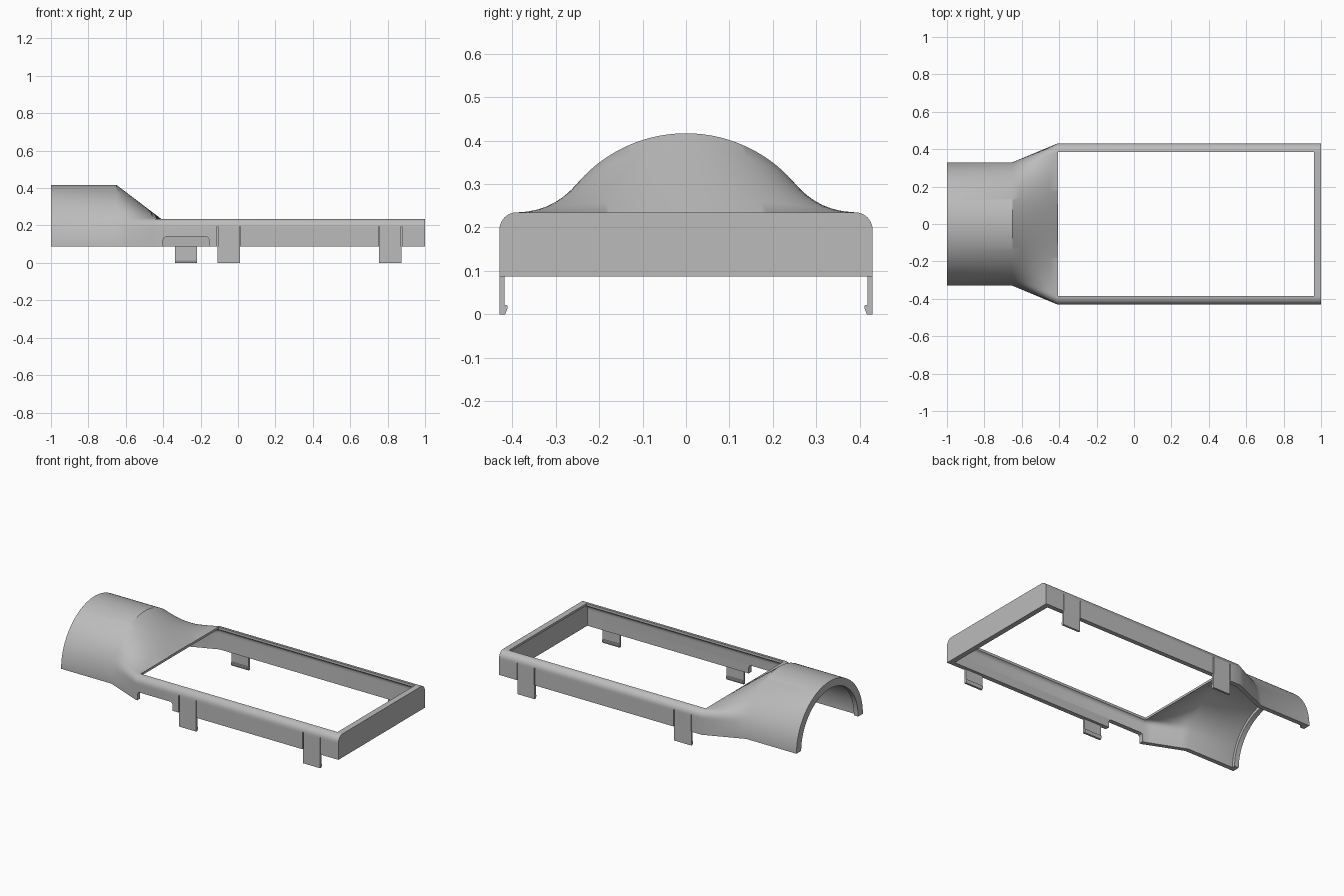
import bpy, bmesh
from math import sin, cos, pi
from mathutils import Vector

cube = bpy.data.objects.get("Cube")
if cube:
    bpy.data.objects.remove(cube)

BASE, TOP, HALF, RADIUS = 0.087, 0.235, 0.43, 0.33
NECK, MOUTH = -0.65, -0.41      # start and end of the flared transition
SEGS = 96

grey = bpy.data.materials.new("plain grey plastic")
grey.use_nodes = True
grey.diffuse_color = (0.5, 0.5, 0.5, 1)
grey.node_tree.nodes["Principled BSDF"].inputs["Base Color"].default_value = (0.5, 0.5, 0.5, 1)


def finish(bm, name):
    bmesh.ops.recalc_face_normals(bm, faces=bm.faces)
    mesh = bpy.data.meshes.new(name)
    bm.to_mesh(mesh)
    bm.free()
    obj = bpy.data.objects.new(name, mesh)
    bpy.context.collection.objects.link(obj)
    mesh.materials.append(grey)
    return obj


def prism(name, points, offset):
    """Extrude a flat outline along an offset."""
    bm = bmesh.new()
    face = bm.faces.new([bm.verts.new(p) for p in points])
    ext = bmesh.ops.extrude_face_region(bm, geom=[face])["geom"]
    bmesh.ops.translate(bm, vec=Vector(offset),
                        verts=[v for v in ext if isinstance(v, bmesh.types.BMVert)])
    return finish(bm, name)


def box(name, x0, x1, y0, y1, z0, z1):
    return prism(name, [(x0, y0, z0), (x1, y0, z0), (x1, y1, z0), (x0, y1, z0)], (0, 0, z1 - z0))


def half_circle(r):
    return [Vector((r * cos(pi * i / SEGS), BASE + r * sin(pi * i / SEGS))) for i in range(SEGS + 1)]


def arch_box(half, top, r):
    """Open rounded box section, sampled evenly by length."""
    rise, arc, flat = top - r - BASE, r * pi / 2, half - r
    total = rise + arc + flat
    right = []
    for i in range(SEGS // 2 + 1):
        s = total * 2 * i / SEGS
        if s < rise:
            p = (half, BASE + s)
        elif s < rise + arc:
            a = (s - rise) / r
            p = (flat + r * cos(a), top - r + r * sin(a))
        else:
            p = (flat - (s - rise - arc), top)
        right.append(Vector(p))
    return right + [Vector((-p.x, p.y)) for p in reversed(right[:-1])]


def blend(a, b, steps=6):
    """Sections from the neck to the mouth."""
    return [(NECK + (MOUTH - NECK) * k / steps, [p.lerp(q, k / steps) for p, q in zip(a, b)])
            for k in range(steps + 1)]


# Shell: outer skin from the end wall to the tube, then back along the inside
outer_box, inner_box = arch_box(HALF, TOP, 0.04), arch_box(0.402, 0.221, 0.025)
outer_tube, inner_tube, lip = half_circle(RADIUS), half_circle(0.302), half_circle(0.283)
sections = [(1, outer_box)] + blend(outer_tube, outer_box)[::-1]
sections += [(-1, outer_tube), (-1, lip), (-0.97, lip), (-0.97, inner_tube)]
sections += blend(inner_tube, inner_box) + [(0.968, inner_box)]

bm = bmesh.new()
rows = [[bm.verts.new((x, p.x, p.y)) for p in pts] for x, pts in sections]
for a, b in zip(rows, rows[1:]):
    for i in range(SEGS):
        bm.faces.new((a[i], a[i + 1], b[i + 1], b[i]))
bm.faces.new(rows[0])
bm.faces.new(rows[-1])
bm.faces.new([r[0] for r in rows] + [r[-1] for r in reversed(rows)])
shell = finish(bm, "cover_shell")

# Cutters: top opening, front notch and the slits beside each clip
cutters = [box("opening_cutter", -0.407, 0.962, -0.385, 0.385, 0.15, 0.5)]
notch = [(-0.4, 0.05), (-0.155, 0.05), (-0.155, 0.125), (-0.16, 0.135),
         (-0.17, 0.14), (-0.385, 0.14), (-0.395, 0.135), (-0.4, 0.125)]
cutters.append(prism("notch_cutter", [(x, -0.46, z) for x, z in notch], (0, 0.09, 0)))

clip_profile = [(0.43, BASE), (0.418, BASE), (0.418, 0.022), (0.411, 0.02),
                (0.411, 0.014), (0.417, 0), (0.43, 0)]
clips = [("front_inner", -0.05, -1), ("front_outer", 0.813, -1),
         ("back_inner", -0.278, 1), ("back_outer", 0.813, 1)]
for name, x, side in clips:
    prism(name + "_clip", [(x - 0.06, side * y, z) for y, z in clip_profile], (0.12, 0, 0))
    for edge in (-0.06, 0.06):
        y0, y1 = sorted((side * 0.418, side * 0.45))
        cutters.append(box(name + "_slit_cutter", x + edge - 0.0025, x + edge + 0.0025,
                           y0, y1, 0.05, 0.195))

for cutter in cutters:
    mod = shell.modifiers.new(cutter.name, "BOOLEAN")
    mod.operation, mod.solver, mod.object = "DIFFERENCE", "EXACT", cutter
    cutter.hide_render = True

# Bake the cuts, then drop the cutters
depsgraph = bpy.context.evaluated_depsgraph_get()
cut_mesh = bpy.data.meshes.new_from_object(shell.evaluated_get(depsgraph))
shell.modifiers.clear()
shell.data = cut_mesh
for cutter in cutters:
    bpy.data.objects.remove(cutter)

# Smooth curves, sharp corners
bpy.ops.object.select_all(action="DESELECT")
shell.select_set(True)
bpy.context.view_layer.objects.active = shell
bpy.ops.object.shade_smooth_by_angle(angle=pi / 6)
